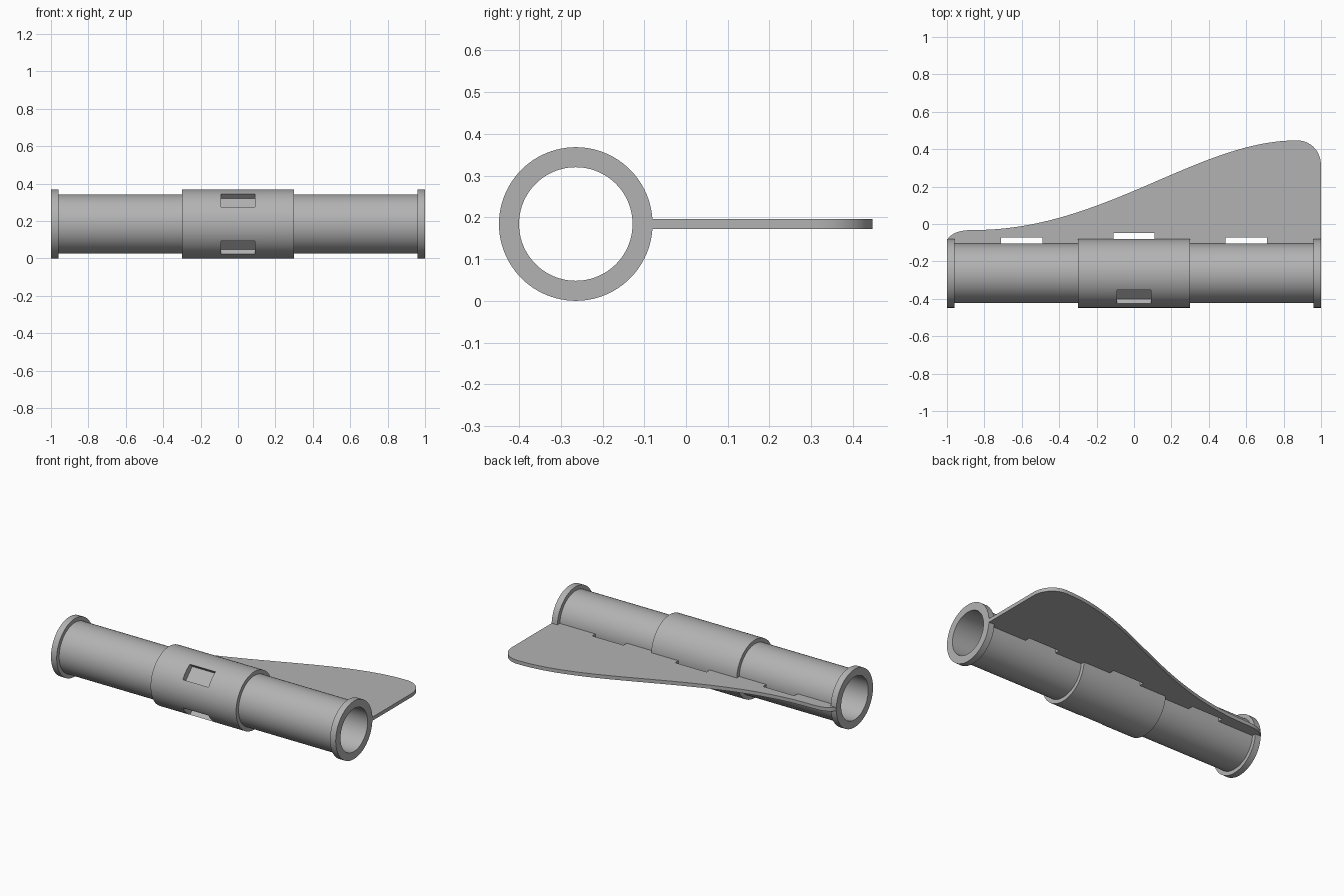
import bpy, bmesh
from math import radians, sin, cos, tau
from mathutils import Vector, Matrix
from mathutils.geometry import interpolate_bezier

if "Cube" in bpy.data.objects:
    bpy.data.objects.remove(bpy.data.objects["Cube"], do_unlink=True)

AXIS_Y, AXIS_Z = -0.264, 0.184      # centre line of the tube
BORE, TUBE, COLLAR = 0.136, 0.159, 0.184
SEGMENTS = 96

grey = bpy.data.materials.new("plain grey")
grey.use_nodes = True
colour = (0.45, 0.45, 0.45, 1)
grey.diffuse_color = colour
grey.node_tree.nodes["Principled BSDF"].inputs["Base Color"].default_value = colour


def make_object(name, bm):
    bmesh.ops.recalc_face_normals(bm, faces=bm.faces)
    mesh = bpy.data.meshes.new(name)
    bm.to_mesh(mesh)
    bm.free()
    mesh.materials.append(grey)
    obj = bpy.data.objects.new(name, mesh)
    bpy.context.collection.objects.link(obj)
    return obj


def activate(obj):
    bpy.ops.object.select_all(action='DESELECT')
    obj.select_set(True)
    bpy.context.view_layer.objects.active = obj


# Hollow tube with end flanges and a middle sleeve, lathed round x
half = [(0.3, COLLAR), (0.3, TUBE), (0.96, TUBE), (0.96, COLLAR), (1, COLLAR), (1, BORE)]
profile = half + [(-x, r) for x, r in reversed(half)]
bm = bmesh.new()
rings = []
for i in range(SEGMENTS):
    a = tau * i / SEGMENTS
    rings.append([bm.verts.new((x, AXIS_Y + r * cos(a), AXIS_Z + r * sin(a))) for x, r in profile])
for i, ring in enumerate(rings):
    following = rings[(i + 1) % SEGMENTS]
    for j in range(len(profile)):
        k = (j + 1) % len(profile)
        bm.faces.new((ring[j], ring[k], following[k], following[j]))
tube = make_object("tube", bm)

# Two rectangular pockets in the front of the sleeve
bm = bmesh.new()
for angle in (45, -45):
    place = (Matrix.Translation((0, AXIS_Y, AXIS_Z)) @ Matrix.Rotation(radians(-angle), 4, 'X')
             @ Matrix.Translation((0, -0.194, 0)) @ Matrix.Diagonal((0.18, 0.1, 0.1, 1)))
    bmesh.ops.create_cube(bm, size=1, matrix=place)
cutter = make_object("pocket_cutter", bm)
cutter.hide_render = True
cut = tube.modifiers.new("pockets", 'BOOLEAN')
cut.operation = 'DIFFERENCE'
cut.solver = 'EXACT'
cut.object = cutter
activate(tube)
bpy.ops.object.modifier_apply(modifier=cut.name)
bpy.data.objects.remove(cutter, do_unlink=True)
bpy.ops.object.shade_smooth_by_angle(angle=radians(25))

# Flat fin: curved outer edge, with three strap slots along the tube
ROOT = -0.118
curves = [
    ((-1, -0.085), (-0.97, -0.04), (-0.92, -0.032), (-0.85, -0.032), 10),
    ((-0.85, -0.032), (-0.165, -0.032), (0.345, 0.447), (0.87, 0.447), 40),
    ((0.87, 0.447), (0.945, 0.447), (1, 0.39), (1, 0.31), 14),
]
outline = [Vector((-1, ROOT, 0))]
for a, b, c, d, steps in curves:
    points = interpolate_bezier(*[Vector((*p, 0)) for p in (a, b, c, d)], steps)
    outline += points if a[0] == -1 else points[1:]
outline.append(Vector((1, ROOT, 0)))
for centre, top in ((0.6, -0.073), (0, -0.048), (-0.6, -0.073)):
    for x, y in ((0.11, ROOT), (0.11, top), (-0.11, top), (-0.11, ROOT)):
        outline.append(Vector((centre + x, y, 0)))
bm = bmesh.new()
thickness = 0.023
base = bm.faces.new([bm.verts.new(p + Vector((0, 0, AXIS_Z - thickness / 2))) for p in outline])
extruded = bmesh.ops.extrude_face_region(bm, geom=[base], use_keep_orig=True)
top_verts = [v for v in extruded["geom"] if isinstance(v, bmesh.types.BMVert)]
bmesh.ops.translate(bm, verts=top_verts, vec=(0, 0, thickness))
fin = make_object("fin", bm)
activate(fin)
bpy.ops.object.shade_smooth_by_angle(angle=radians(25))
